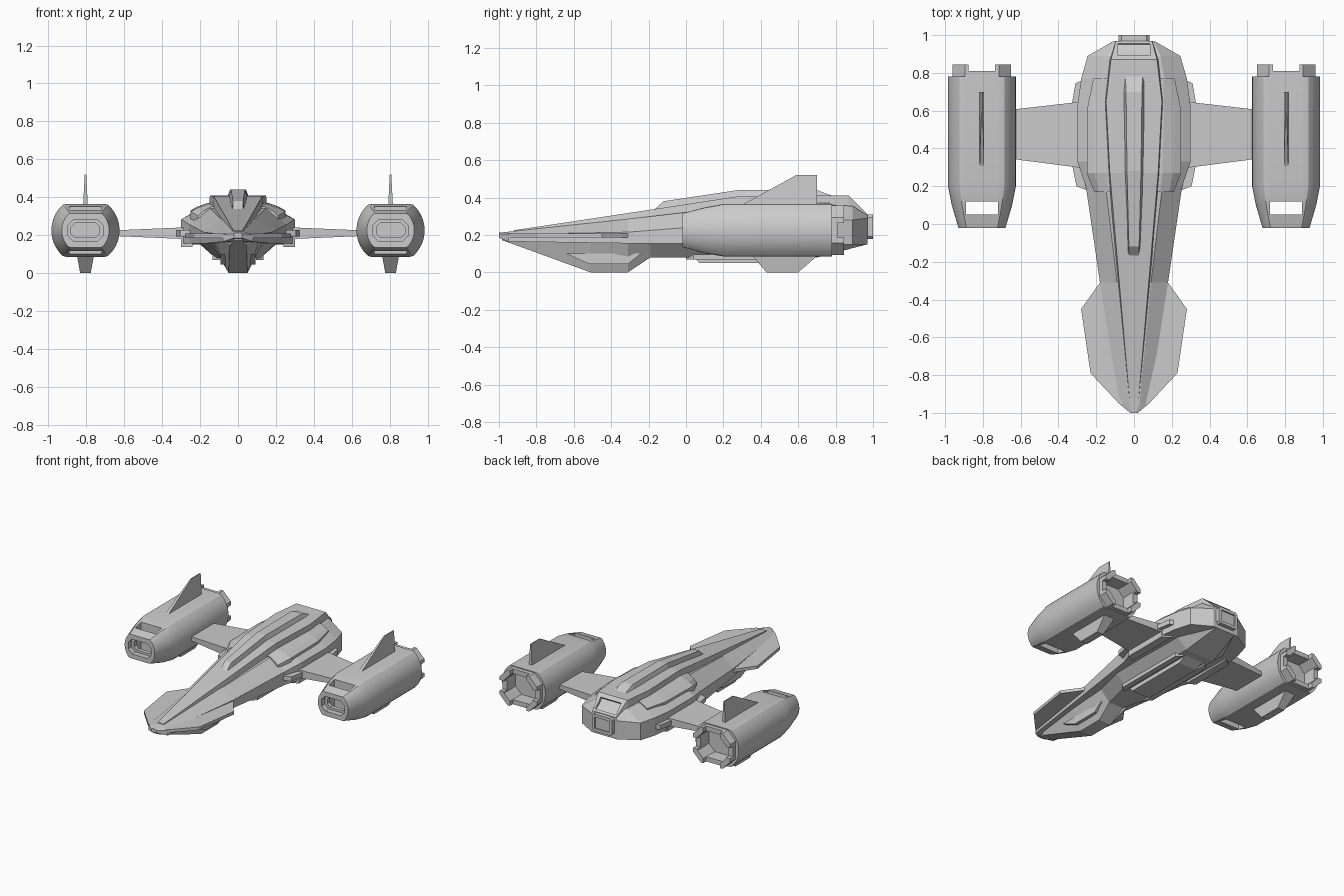
import bpy, bmesh, math
from mathutils import Matrix

if "Cube" in bpy.data.objects:
    bpy.data.objects.remove(bpy.data.objects["Cube"])


def loft(name, rings):
    """Skin a row of equal-length point rings and cap both ends."""
    bm = bmesh.new()
    vs = [[bm.verts.new(p) for p in r] for r in rings]
    n = len(vs[0])
    for a, b in zip(vs, vs[1:]):
        for i in range(n):
            bm.faces.new((a[i], a[(i + 1) % n], b[(i + 1) % n], b[i]))
    bm.faces.new(vs[0])
    bm.faces.new(vs[-1])
    bmesh.ops.recalc_face_normals(bm, faces=bm.faces)
    me = bpy.data.meshes.new(name)
    bm.to_mesh(me)
    bm.free()
    ob = bpy.data.objects.new(name, me)
    bpy.context.collection.objects.link(ob)
    return ob


def body(name, sections):
    """Loft along y from half cross-sections (x, z), mirrored across x."""
    return loft(name, [[(x, y, z) for x, z in h] + [(-x, y, z) for x, z in reversed(h)]
                       for y, *h in sections])


def prism_x(name, prof, x0, x1):
    return loft(name, [[(x, y, z) for y, z in prof] for x in (x0, x1)])


def prism_z(name, prof, z0, z1):
    return loft(name, [[(x, y, z) for x, y in prof] for z in (z0, z1)])


def box(name, x0, x1, y0, y1, z0, z1):
    return prism_x(name, [(y0, z0), (y1, z0), (y1, z1), (y0, z1)], x0, x1)


def octagon(name, cx, cz, a, b, c, y0, y1):
    pts = [(a, b - c), (a - c, b), (c - a, b), (-a, b - c),
           (-a, c - b), (c - a, -b), (a - c, -b), (a, c - b)]
    return loft(name, [[(cx + x, y, cz + z) for x, z in pts] for y in (y0, y1)])


def cut(ob, *cutters):
    for c in cutters:
        m = ob.modifiers.new("cut", 'BOOLEAN')
        m.operation, m.solver, m.object = 'DIFFERENCE', 'EXACT', c
        bpy.context.view_layer.objects.active = ob
        bpy.ops.object.modifier_apply(modifier=m.name)
        bpy.data.objects.remove(c)


# Main hull shell
body("hull", [
    (-1.0, (.01, .212), (.02, .207), (.02, .185)),
    (-.95, (.03, .217), (.08, .203), (.08, .165)),
    (-.31, (.09, .285), (.18, .215), (.18, .155)),
    (.2, (.15, .345), (.255, .255), (.255, .155)),
    (.33, (.16, .355), (.30, .283), (.30, .155)),
    (.62, (.165, .36), (.30, .283), (.30, .15)),
    (.77, (.16, .36), (.28, .283), (.28, .15)),
    (.89, (.14, .355), (.245, .28), (.245, .15)),
    (.97, (.10, .305), (.105, .29), (.105, .15))])

# Raised upper deck with a sunken rear window
deck = body("upper_deck", [
    (-.92, (.025, .225), (.03, .19)),
    (-.17, (.09, .338), (.105, .25)),
    (.27, (.128, .405), (.145, .25)),
    (.65, (.148, .41), (.165, .25)),
    (.87, (.122, .41), (.14, .25)),
    (.97, (.095, .312), (.105, .25))])
window = box("window_cutter", -.085, .085, -.045, .045, -.02, .03)
window.data.transform(Matrix.Translation((0, .925, .357)) @ Matrix.Rotation(math.radians(-44), 4, 'X'))
cut(deck, window)

# Dorsal spine
body("spine", [
    (-.17, (.025, .335), (.032, .32)),
    (-.12, (.027, .38), (.036, .32)),
    (.28, (.037, .44), (.052, .39)),
    (.7, (.042, .44), (.062, .39)),
    (.78, (.045, .41), (.062, .39))])

# Shoulder armour panels
body("shoulder_panels", [
    (.17, (.14, .35), (.185, .325), (.21, .30), (.21, .24)),
    (.27, (.15, .365), (.21, .345), (.25, .325), (.25, .25)),
    (.6, (.16, .37), (.215, .35), (.25, .33), (.25, .25)),
    (.77, (.155, .37), (.19, .35), (.215, .335), (.215, .25))])

# Lower hull and keel
body("lower_hull", [
    (-.985, (.025, .19), (.02, .172)),
    (-.9, (.06, .18), (.045, .142)),
    (-.51, (.11, .16), (.05, 0)),
    (-.31, (.13, .16), (.05, 0)),
    (-.19, (.14, .16), (.06, .08)),
    (.05, (.20, .16), (.12, .08)),
    (.7, (.21, .16), (.12, .08)),
    (.97, (.1, .17), (.08, .15))])
prism_x("keel_panels", [(-.64, .1), (-.24, .1), (-.31, .045), (-.52, .045)], -.092, .092)
prism_x("belly_block", [(.04, .09), (.07, .05), (.57, .05), (.66, .09)], -.075, .075)

# Tail block
tail = octagon("tail_block", 0, .243, .082, .065, .015, .93, 1.0)
cut(tail, box("tail_cutter", -.06, .06, .99, 1.1, .2, .285))

# Wing running through the hull
loft("wings", [[(x, f, .21 - t), (x, f, .21 + t), (x, r, .21 + t), (x, r, .21 - t)]
               for x, f, r, t in ((-.65, .345, .605, .015), (-.3, .30, .645, .03),
                                  (.3, .30, .645, .03), (.65, .345, .605, .015))])

for s, side in ((-1, "left"), (1, "right")):
    # Nose planes, wing roots and belly rails
    def plan(pts):
        return [(s * x, y) for x, y in pts]
    prism_z(side + "_nose_plane", plan([(.03, -.96), (.08, -.95), (.23, -.79), (.28, -.45),
                                        (.18, -.31), (.08, -.31)]), .185, .208)
    prism_z(side + "_wing_root", plan([(.2, .16), (.305, .2), (.335, .35), (.335, .6),
                                       (.31, .745), (.2, .79)]), .193, .227)
    prism_z(side + "_wing_clamp", plan([(.24, .27), (.3, .3), (.3, .65), (.24, .69)]), .138, .2)
    prism_z(side + "_belly_rail", plan([(.095, .0), (.135, .04), (.135, .6), (.095, .64)]), .068, .12)

    # Engine pod: flattened cylinder tapering to the intake
    cx, cz = s * .805, .225
    rings = []
    for y, r, h in ((-.02, .125, .09), (.1, .16, .122), (.2, .18, .14), (.78, .18, .14)):
        ring = []
        for i in range(48):
            a = math.tau * (i + .5) / 48
            ring.append((cx + r * math.cos(a), y, cz + max(-h, min(h, r * math.sin(a)))))
        rings.append(ring)
    pod = loft(side + "_engine_pod", rings)
    cut(pod,
        octagon("intake_cutter", cx, cz, .095, .055, .03, -.1, .02),
        octagon("throat_cutter", cx, cz, .075, .038, .02, -.1, .06),
        box("vent_cutter", cx - .085, cx + .085, .05, .12, -.2, .6),
        octagon("exhaust_cutter", cx, cz, .12, .1, .05, .70, .9))
    bpy.ops.object.select_all(action='DESELECT')
    pod.select_set(True)
    bpy.context.view_layer.objects.active = pod
    bpy.ops.object.shade_smooth_by_angle(angle=math.radians(25))

    # Notched exhaust ring
    nozzle = octagon(side + "_exhaust_ring", cx, cz, .155, .133, .065, .74, .845)
    cut(nozzle,
        octagon("bore_cutter", cx, cz, .118, .098, .048, .6, .9),
        box("notch_v_cutter", cx - .07, cx + .07, .81, .9, 0, .6),
        box("notch_h_cutter", cx - .3, cx + .3, .81, .9, cz - .04, cz + .04))
    octagon(side + "_exhaust_collar", cx, cz, .14, .12, .06, .68, .705)

    # Dorsal fin, thinning towards its tip
    loft(side + "_top_fin", [
        [(cx - .013, .27, .345), (cx + .013, .27, .345), (cx + .013, .70, .345), (cx - .013, .70, .345)],
        [(cx - .004, .59, .52), (cx + .004, .59, .52), (cx + .004, .70, .52), (cx - .004, .70, .52)]])

    # Ventral fin
    loft(side + "_bottom_fin", [
        [(cx - w, f, z), (cx + w, f, z), (cx + w, r, z), (cx - w, r, z)]
        for w, f, r, z in ((.045, .35, .71, .095), (.028, .43, .6, 0))])
